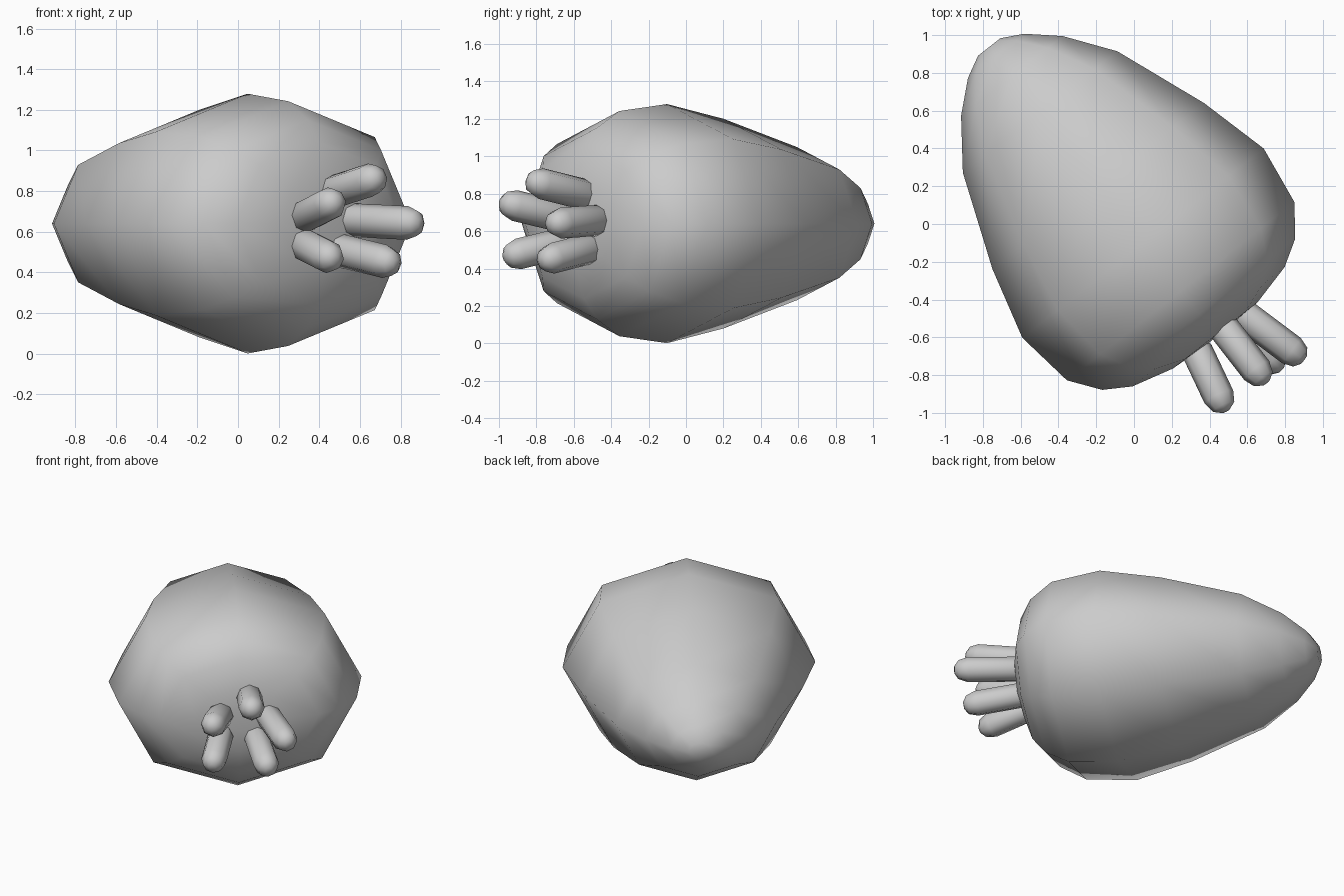
import bpy
import bmesh
from math import cos, sin, tau
from mathutils import Vector

cube = bpy.data.objects.get("Cube")
if cube:
    bpy.data.objects.remove(cube, do_unlink=True)

grey = bpy.data.materials.new("plain_grey")
grey.use_nodes = True
GREY = (0.6, 0.6, 0.6, 1)
grey.diffuse_color = GREY
grey.node_tree.nodes["Principled BSDF"].inputs["Base Color"].default_value = GREY

SIDES = 8
UP = Vector((0, 0, 1))


def lathe(name, origin, axis, profile, squash=1.0):
    """Turn (distance along axis, radius) pairs into a closed smooth solid."""
    axis = axis.normalized()
    side = UP.cross(axis).normalized()
    rise = axis.cross(side)
    bm = bmesh.new()
    rings = []
    for t, r in profile:
        centre = origin + axis * t
        rings.append([bm.verts.new(centre + side * r * cos(tau * i / SIDES)
                                   + rise * r * squash * sin(tau * i / SIDES))
                      for i in range(SIDES)])
    for a, b in zip(rings, rings[1:]):
        for i in range(SIDES):
            j = (i + 1) % SIDES
            bm.faces.new((a[i], a[j], b[j], b[i]))
    bm.faces.new(rings[0][::-1])
    bm.faces.new(rings[-1])
    bmesh.ops.recalc_face_normals(bm, faces=bm.faces)
    for face in bm.faces:
        face.smooth = True
    mesh = bpy.data.meshes.new(name)
    bm.to_mesh(mesh)
    bm.free()
    mesh.materials.append(grey)
    obj = bpy.data.objects.new(name, mesh)
    bpy.context.collection.objects.link(obj)
    return obj


# Egg-shaped body, lying on its side and slightly flattened
lathe("body", Vector((-0.02, -0.015, 0.64)), Vector((0.617, -0.787, 0)),
      [(-1.21, 0.075), (-1.15, 0.19), (-1.015, 0.342), (-0.773, 0.52),
       (-0.274, 0.712), (0.11, 0.812), (0.433, 0.765), (0.588, 0.649),
       (0.672, 0.512), (0.73, 0.285), (0.74, 0.1)], squash=0.787)

# Stubby rounded fingers fanning out of the blunt end: root, tip
fingers = {
    "upper_inner_finger": ((0.30, -0.60, 0.66), (0.485, -0.99, 0.755)),
    "lower_inner_finger": ((0.30, -0.60, 0.55), (0.475, -0.97, 0.46)),
    "top_finger": ((0.42, -0.48, 0.78), (0.70, -0.84, 0.87)),
    "outer_finger": ((0.50, -0.42, 0.66), (0.90, -0.72, 0.64)),
    "lower_outer_finger": ((0.45, -0.46, 0.52), (0.78, -0.77, 0.44)),
}
R = 0.083
for name, (root, tip) in fingers.items():
    root, tip = Vector(root), Vector(tip)
    length = (tip - root).length
    lathe(name, root, tip - root,
          [(0, R * 0.4), (R * 0.3, R * 0.75), (R, R),
           (length - R, R), (length - R * 0.3, R * 0.75), (length, R * 0.3)])
